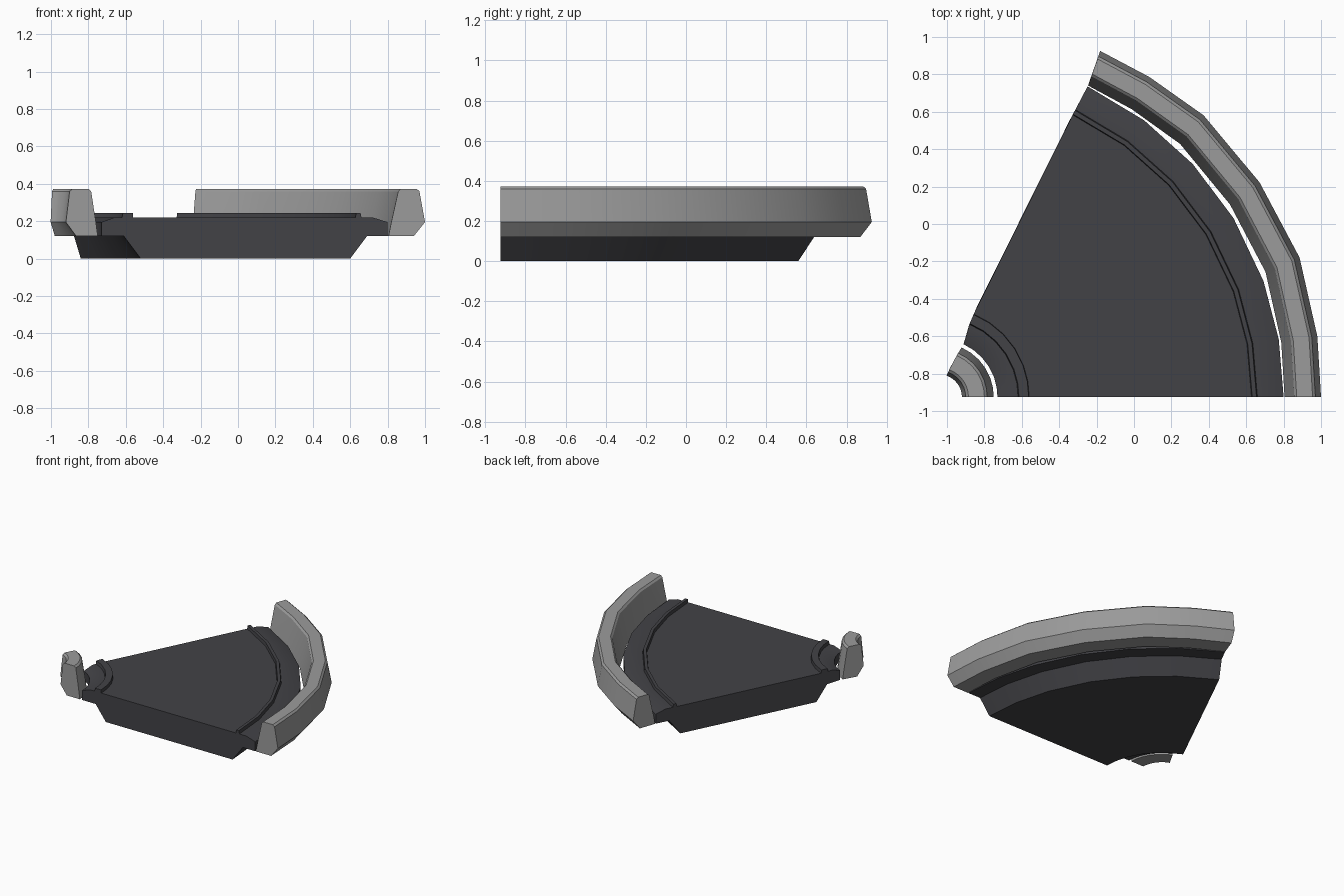
import bpy, bmesh, math

if "Cube" in bpy.data.objects:
    bpy.data.objects.remove(bpy.data.objects["Cube"])

CX, CY = -1.04, -0.925   # centre of the bend

# End angle of the bend as a function of radius (the cut is slightly skewed)
END = [(0.12, 71.5), (0.30, 65.5), (0.33, 65.5), (0.42, 67.7), (1.68, 64.7), (1.85, 64.5), (2.04, 65.1)]


def end_angle(r):
    if r <= END[0][0]:
        return END[0][1]
    for (r0, a0), (r1, a1) in zip(END, END[1:]):
        if r <= r1:
            return a0 + (a1 - a0) * (r - r0) / (r1 - r0)
    return END[-1][1]


def sweep(name, profile, fractions, bulge=None, mat=None):
    """Sweep an (x at front, z) profile round the bend, with capped ends."""
    bm = bmesh.new()
    rings = []
    for i, f in enumerate(fractions):
        k = bulge[i] if bulge else 1.0
        ring = []
        for x, z in profile:
            r = x - CX
            a = math.radians(end_angle(r) * f)
            ring.append(bm.verts.new((CX + k * r * math.cos(a), CY + k * r * math.sin(a), z)))
        rings.append(ring)
    n = len(profile)
    for a, b in zip(rings, rings[1:]):
        for j in range(n):
            bm.faces.new((a[j], a[(j + 1) % n], b[(j + 1) % n], b[j]))
    bm.faces.new(rings[0])
    bm.faces.new(rings[-1][::-1])
    bmesh.ops.recalc_face_normals(bm, faces=bm.faces[:])
    me = bpy.data.meshes.new(name)
    bm.to_mesh(me)
    bm.free()
    ob = bpy.data.objects.new(name, me)
    bpy.context.collection.objects.link(ob)
    if mat:
        me.materials.append(mat)
    bpy.ops.object.select_all(action='DESELECT')
    ob.select_set(True)
    bpy.context.view_layer.objects.active = ob
    bpy.ops.object.shade_smooth_by_angle(angle=math.radians(25))
    return ob


asphalt = bpy.data.materials.new("dark_asphalt")
asphalt.diffuse_color = (0.055, 0.055, 0.062, 1)
asphalt.use_nodes = True
asphalt.node_tree.nodes["Principled BSDF"].inputs["Base Color"].default_value = asphalt.diffuse_color
concrete = bpy.data.materials.new("grey_concrete")
concrete.diffuse_color = (0.33, 0.33, 0.33, 1)
concrete.use_nodes = True
concrete.node_tree.nodes["Principled BSDF"].inputs["Base Color"].default_value = concrete.diffuse_color

even = [0, 0.15, 0.305, 0.485, 0.66, 0.83, 1]
uneven = [0, 0.14, 0.325, 0.52, 0.72, 0.872, 1]

# Road slab: tapered underside, thin side ledges and raised lips
sweep("road_deck", [
    (-0.52, 0), (0.60, 0), (0.69, 0.12), (0.80, 0.12), (0.80, 0.195), (0.72, 0.22),
    (0.66, 0.22), (0.655, 0.245), (0.632, 0.245), (0.628, 0.22),
    (-0.56, 0.22), (-0.563, 0.245), (-0.615, 0.245), (-0.62, 0.22),
    (-0.66, 0.22), (-0.73, 0.195), (-0.73, 0.12), (-0.61, 0.12)], even, mat=asphalt)

# Outer barrier
sweep("outer_barrier", [
    (0.805, 0.12), (0.94, 0.12), (1.0, 0.195), (0.97, 0.36), (0.955, 0.373),
    (0.87, 0.373), (0.857, 0.36), (0.82, 0.195)],
    uneven, [1, 1.003, 1.012, 1.01, 1.012, 1.003, 1], concrete)

# Inner barrier
sweep("inner_barrier", [
    (-0.75, 0.12), (-0.865, 0.12), (-0.92, 0.195), (-0.90, 0.36), (-0.885, 0.373),
    (-0.80, 0.373), (-0.785, 0.36), (-0.76, 0.195)], even, mat=concrete)
